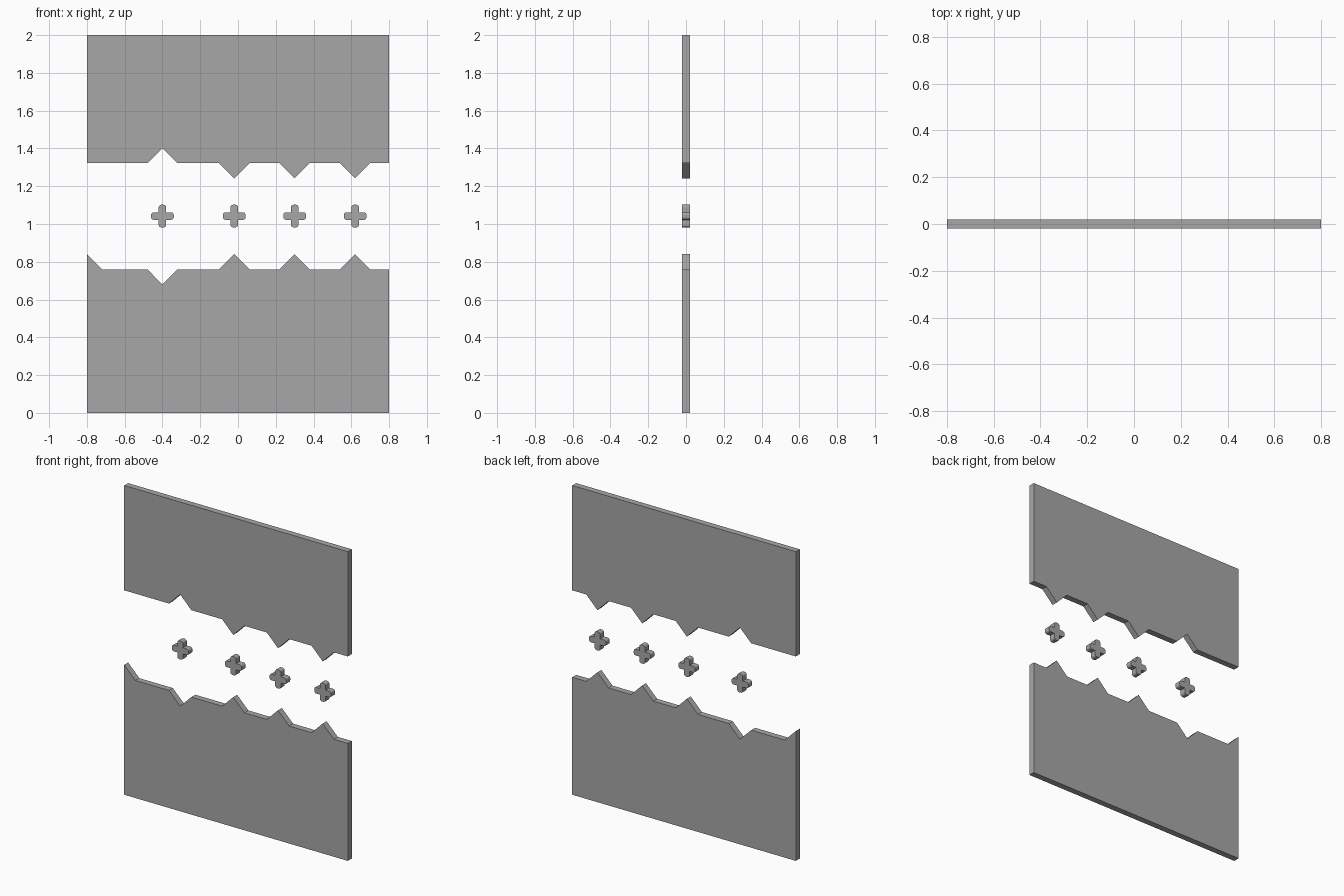
import bpy, math

if "Cube" in bpy.data.objects:
    bpy.data.objects.remove(bpy.data.objects["Cube"])

HALF_T = 0.02                      # half thickness of every part
TOOTH = 0.08                       # tooth half width and height
XS = [-0.40, -0.02, 0.30, 0.62]    # tooth and cross positions
SIGNS = [-1, 1, 1, 1]              # -1 is a notch, 1 is a tooth

# dark grey finish shared by all parts
grey = bpy.data.materials.new("dark_grey")
grey.diffuse_color = (0.39, 0.39, 0.39, 1.0)
grey.use_nodes = True
grey.node_tree.nodes["Principled BSDF"].inputs["Base Color"].default_value = grey.diffuse_color


def extrude_profile(name, pts):
    """Closed XZ outline (counter-clockwise from the front) made into a solid."""
    n = len(pts)
    verts = [(x, y, z) for y in (-HALF_T, HALF_T) for x, z in pts]
    faces = [tuple(range(n)), tuple(reversed(range(n, 2 * n)))]
    for i in range(n):
        j = (i + 1) % n
        faces.append((j, i, i + n, j + n))
    mesh = bpy.data.meshes.new(name)
    mesh.from_pydata(verts, [], faces)
    mesh.update()
    mesh.materials.append(grey)
    ob = bpy.data.objects.new(name, mesh)
    bpy.context.collection.objects.link(ob)
    return ob


def toothed_edge(z, direction):
    """Points along x for an edge with triangular teeth."""
    pts = []
    for x, s in zip(XS, SIGNS):
        pts += [(x - TOOTH, z), (x, z + direction * s * TOOTH), (x + TOOTH, z)]
    return pts


# upper jaw plate
extrude_profile("upper_plate",
                [(-0.8, 1.322)] + toothed_edge(1.322, -1)
                + [(0.8, 1.322), (0.8, 2.0), (-0.8, 2.0)])

# lower jaw plate, with a half tooth at its left end
top = [(-0.8, 0.84), (-0.72, 0.76)] + toothed_edge(0.76, 1) + [(0.8, 0.76)]
extrude_profile("lower_plate", [(-0.8, 0.0), (0.8, 0.0)] + top[::-1])


# small crosses with rounded arm ends
def cross_profile(cx, cz, reach=0.06, half=0.02, r=0.014, steps=4):
    arm = [(half, -half)]
    for sz, start in ((-1, -90), (1, 0)):
        for k in range(steps + 1):
            a = math.radians(start + 90 * k / steps)
            arm.append((reach - r + r * math.cos(a),
                        sz * (half - r) + r * math.sin(a)))
    pts = []
    for q in range(4):
        c, s = [(1, 0), (0, 1), (-1, 0), (0, -1)][q]
        pts += [(cx + x * c - z * s, cz + x * s + z * c) for x, z in arm]
    return pts


for i, x in enumerate(XS):
    extrude_profile(f"cross_{i + 1}", cross_profile(x, 1.042))
